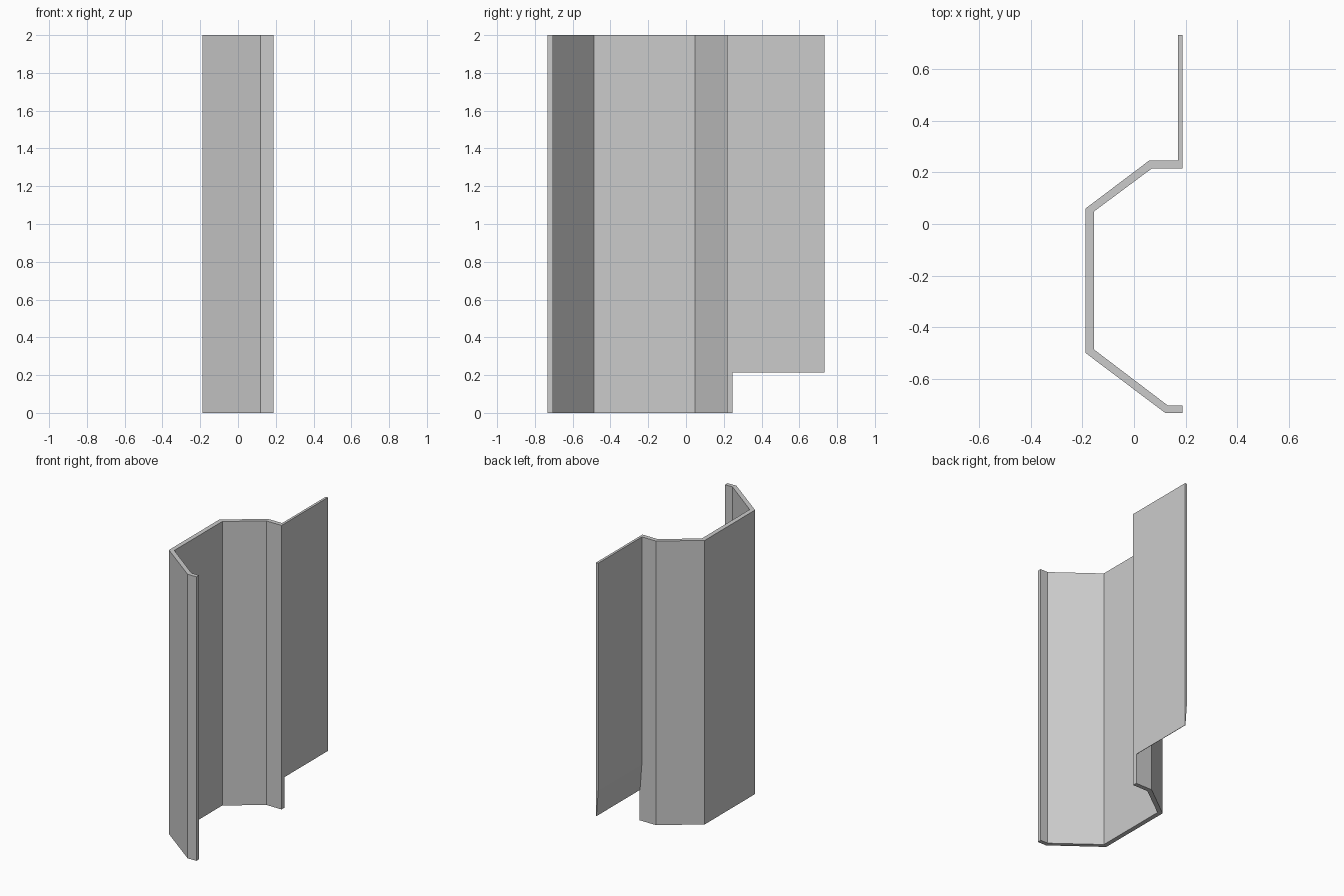
import bpy, bmesh
from mathutils import Vector

cube = bpy.data.objects.get("Cube")
if cube:
    bpy.data.objects.remove(cube, do_unlink=True)

grey = bpy.data.materials.new("plain_grey")
grey.use_nodes = True
colour = (0.6, 0.6, 0.6, 1)
grey.diffuse_color = colour
grey.node_tree.nodes["Principled BSDF"].inputs["Base Color"].default_value = colour


def extrude_profile(name, points, sweep):
    """Sweep a closed flat outline along a vector into a solid."""
    bm = bmesh.new()
    face = bm.faces.new([bm.verts.new(p) for p in points])
    result = bmesh.ops.extrude_face_region(bm, geom=[face], use_keep_orig=True)
    moved = [v for v in result["geom"] if isinstance(v, bmesh.types.BMVert)]
    bmesh.ops.translate(bm, vec=Vector(sweep), verts=moved)
    bmesh.ops.recalc_face_normals(bm, faces=bm.faces)
    mesh = bpy.data.meshes.new(name)
    bm.to_mesh(mesh)
    bm.free()
    mesh.materials.append(grey)
    obj = bpy.data.objects.new(name, mesh)
    bpy.context.collection.objects.link(obj)
    return obj


EDGE = 0.188      # open side of the channel
BACK = 0.732      # far end of the flange
LIP = 0.247       # where channel and flange meet
HEIGHT = 2.0

# Folded channel: outer side of the sheet, then back along the inner side
outer = [(EDGE, -BACK), (0.12, -BACK), (-EDGE, -0.5), (-EDGE, 0.06),
         (0.06, LIP), (EDGE, LIP)]
inner = [(EDGE, 0.216), (0.07, 0.216), (-0.156, 0.048), (-0.156, -0.486),
         (0.13, -0.703), (EDGE, -0.703)]
extrude_profile("folded_channel", [(x, y, 0) for x, y in outer + inner],
                (0, 0, HEIGHT))

# Thin side flange, raised off the ground, its back tapering at the bottom
section = [(EDGE, HEIGHT), (0.171, HEIGHT), (0.171, 0.4), (0.185, 0.215),
           (EDGE, 0.215)]
extrude_profile("side_flange", [(x, LIP, z) for x, z in section],
                (0, BACK - LIP, 0))
